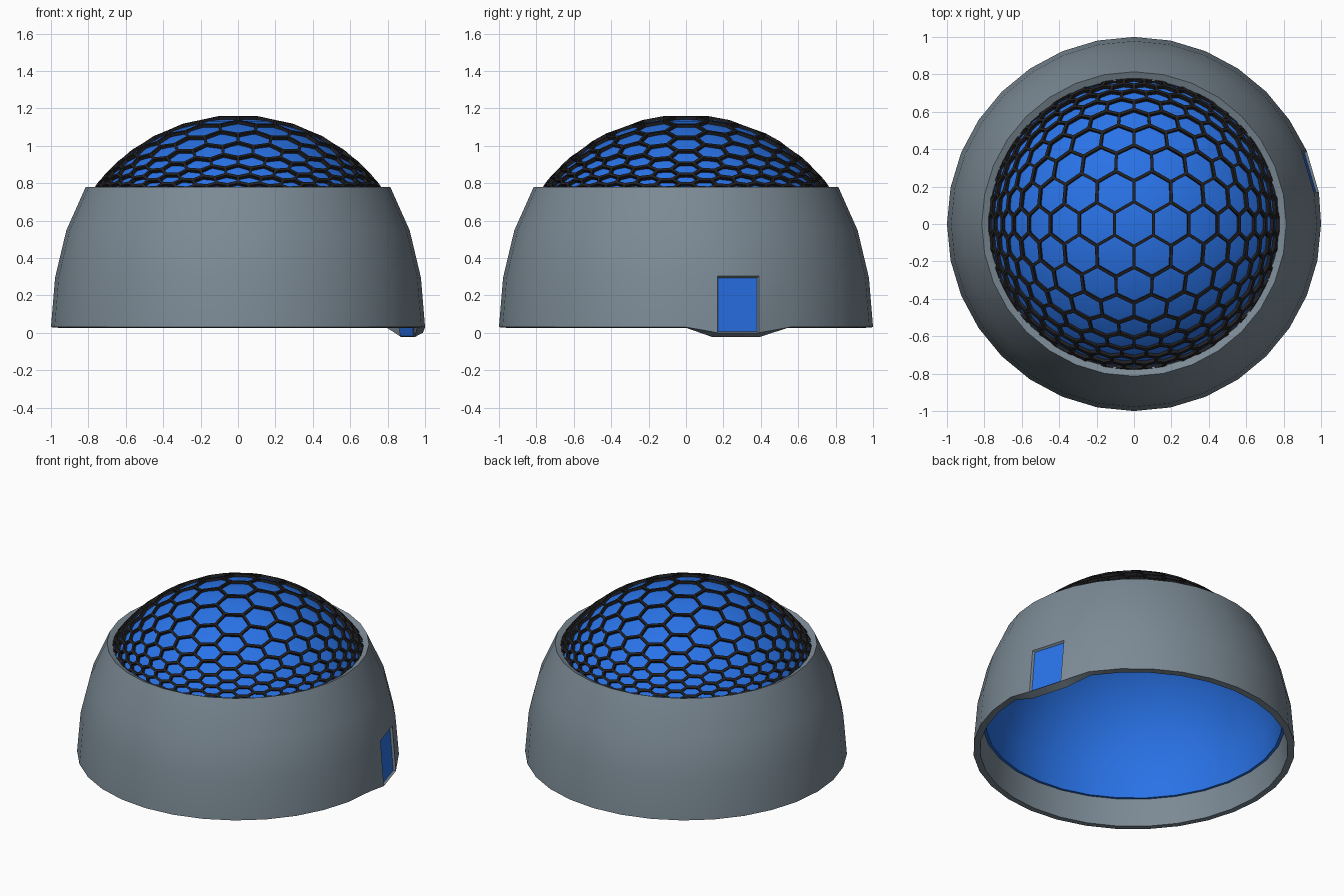
import bpy, bmesh
from math import sin, cos, tau, radians, sqrt
from mathutils import Vector

if "Cube" in bpy.data.objects:
    bpy.data.objects.remove(bpy.data.objects["Cube"])


def material(name, rgb):
    m = bpy.data.materials.new(name)
    m.diffuse_color = (*rgb, 1)
    m.use_nodes = True
    m.node_tree.nodes["Principled BSDF"].inputs["Base Color"].default_value = m.diffuse_color
    return m


def add_object(name, bm, mats, thickness, smooth=True):
    me = bpy.data.meshes.new(name)
    bm.to_mesh(me)
    bm.free()
    ob = bpy.data.objects.new(name, me)
    bpy.context.collection.objects.link(ob)
    for m in mats:
        me.materials.append(m)
    bpy.ops.object.select_all(action='DESELECT')
    ob.select_set(True)
    bpy.context.view_layer.objects.active = ob
    mod = ob.modifiers.new("thickness", 'SOLIDIFY')
    mod.thickness = thickness
    mod.offset = -1
    mod.use_even_offset = True
    # apply first so the rims get sharp edges
    bpy.ops.object.modifier_apply(modifier=mod.name)
    if smooth:
        bpy.ops.object.shade_smooth_by_angle(angle=radians(30))
    return ob


slate = material("slate_grey", (0.2, 0.255, 0.3))
blue = material("blue", (0.022, 0.17, 0.8))
black = material("black", (0.015, 0.015, 0.018))
SIDES = 32
DOME_R, DOME_Z = 0.94, 0.21

# Curved wall: four rings, with one bottom panel lowered to form the doorway
profile = [(1.0, 0.03), (0.978, 0.295), (0.918, 0.547), (0.814, 0.78)]
bm = bmesh.new()
rings = []
for r, z in profile:
    rings.append([bm.verts.new((r * cos(tau * i / SIDES), r * sin(tau * i / SIDES), z))
                  for i in range(SIDES)])
for i, y in ((1, 0.168), (2, 0.391)):
    for level, r, z in ((0, 1.003, 0.0), (1, 0.978, 0.303)):
        rings[level][i].co = (sqrt(r * r - y * y), y, z)
for level in range(3):
    for i in range(SIDES):
        j = (i + 1) % SIDES
        face = bm.faces.new((rings[level][i], rings[level][j],
                             rings[level + 1][j], rings[level + 1][i]))
        if level == 0 and i == 1:
            door = face

# Door: inset and recessed blue panel
bm.normal_update()
bmesh.ops.inset_individual(bm, faces=[door], thickness=0.012, depth=-0.014)
door.material_index = 1
add_object("outer_wall_with_door", bm, [slate, blue], 0.042)

# Blue half-sphere roof
bm = bmesh.new()
bmesh.ops.create_uvsphere(bm, u_segments=SIDES, v_segments=16, radius=DOME_R)
bmesh.ops.delete(bm, geom=[v for v in bm.verts if v.co.z < -0.01], context='VERTS')
bmesh.ops.translate(bm, verts=bm.verts[:], vec=(0, 0, DOME_Z))
add_object("dome", bm, [blue], 0.02)

# Honeycomb frame: flat hexagon grid projected onto the roof
WIDTH = 0.205
FRAME_R = DOME_R + 0.016
side_len = WIDTH / sqrt(3)
bm = bmesh.new()


def grid_vert(u, v):
    height = sqrt(DOME_R ** 2 + 0.12 * (u * u + v * v))
    d = Vector((u, v, height)).normalized() * FRAME_R
    return bm.verts.new(d + Vector((0, 0, DOME_Z)))


for row in range(-10, 11):
    for col in range(-10, 11):
        u = (col + 0.5 * (row % 2)) * WIDTH
        v = row * side_len * 1.5
        if u * u + v * v > 1.68 ** 2:
            continue
        bm.faces.new([grid_vert(u + side_len * cos(tau * (k + 0.5) / 6),
                                v + side_len * sin(tau * (k + 0.5) / 6)) for k in range(6)])
bmesh.ops.remove_doubles(bm, verts=bm.verts[:], dist=0.002)
bm.normal_update()
cells = bm.faces[:]
bmesh.ops.inset_individual(bm, faces=cells, thickness=0.0095)
bmesh.ops.delete(bm, geom=cells, context='FACES')
add_object("honeycomb_frame", bm, [black], 0.028, smooth=False)
